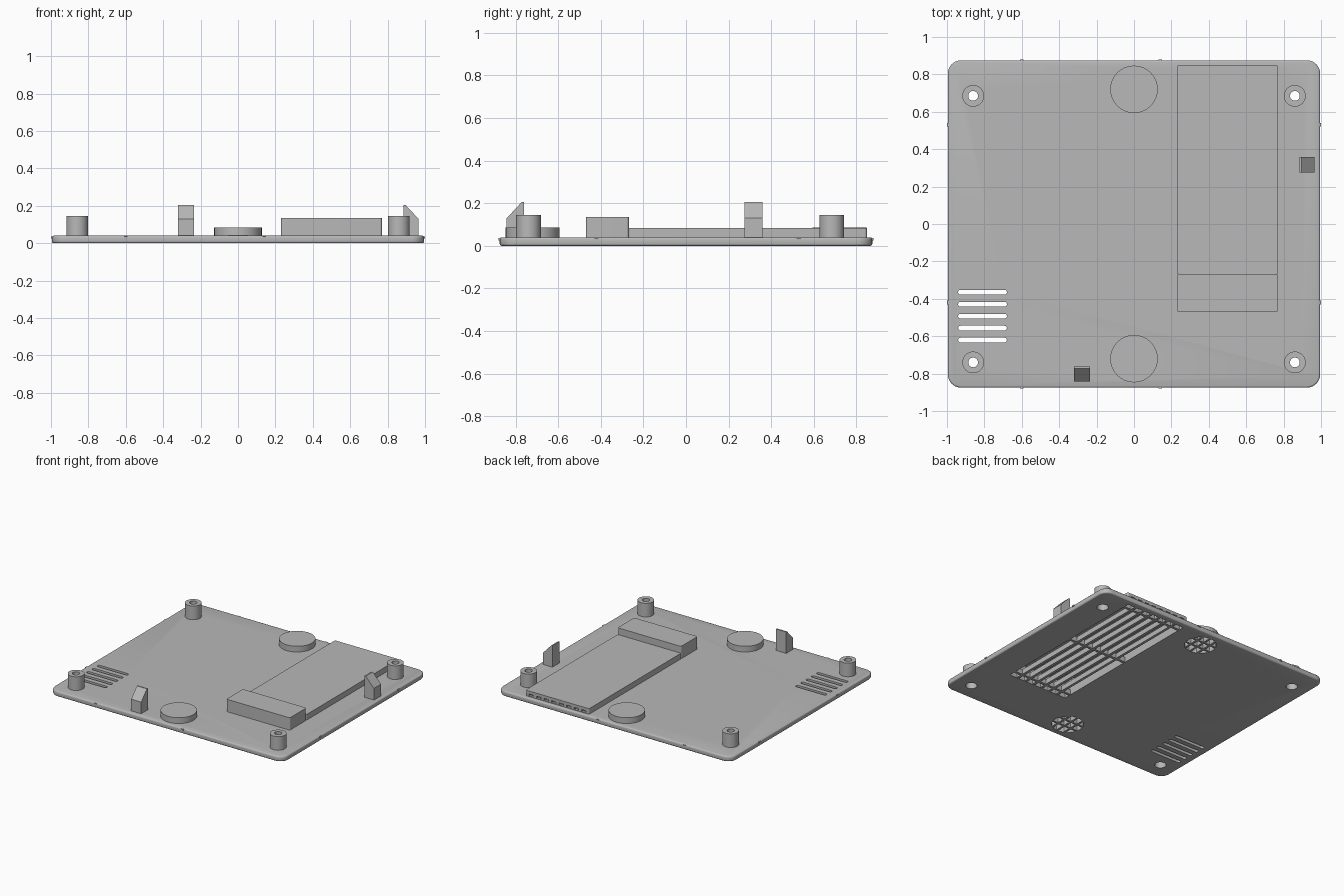
import bpy, bmesh, math

if "Cube" in bpy.data.objects:
    bpy.data.objects.remove(bpy.data.objects["Cube"], do_unlink=True)

grey = bpy.data.materials.new("light grey plastic")
grey.use_nodes = True
COLOUR = (0.48, 0.48, 0.48, 1)
grey.diffuse_color = COLOUR
grey.node_tree.nodes["Principled BSDF"].inputs["Base Color"].default_value = COLOUR


def outline(cx, cy, w, d, r, steps=8):
    """Rounded rectangle; a slot or circle when r is half the size."""
    if r == 0:
        return [(cx + sx * w / 2, cy + sy * d / 2)
                for sx, sy in ((1, 1), (-1, 1), (-1, -1), (1, -1))]
    pts = []
    for k, (sx, sy) in enumerate(((1, 1), (-1, 1), (-1, -1), (1, -1))):
        for i in range(steps + 1):
            a = math.pi / 2 * (k + i / steps)
            p = (cx + sx * (w / 2 - r) + r * math.cos(a),
                 cy + sy * (d / 2 - r) + r * math.sin(a))
            if not pts or math.dist(p, pts[-1]) > 1e-5:
                pts.append(p)
    if math.dist(pts[0], pts[-1]) < 1e-5:
        pts.pop()
    return pts


def prism(name, pts, z0, z1, bevel=0):
    bm = bmesh.new()
    bottom = bm.faces.new([bm.verts.new((x, y, z0)) for x, y in pts])
    top = bmesh.ops.extrude_face_region(bm, geom=[bottom])["geom"]
    for v in top:
        if isinstance(v, bmesh.types.BMVert):
            v.co.z = z1
    bmesh.ops.recalc_face_normals(bm, faces=bm.faces)
    if bevel:
        rim = [e for e in bm.edges
               if abs(e.verts[0].co.z - e.verts[1].co.z) < 1e-6]
        bmesh.ops.bevel(bm, geom=rim, offset=bevel, segments=3,
                        profile=0.5, affect='EDGES')
    mesh = bpy.data.meshes.new(name)
    bm.to_mesh(mesh)
    bm.free()
    mesh.materials.append(grey)
    obj = bpy.data.objects.new(name, mesh)
    bpy.context.collection.objects.link(obj)
    return obj


def block(name, x0, x1, y0, y1, z0, z1, r=0):
    return prism(name, outline((x0 + x1) / 2, (y0 + y1) / 2,
                               x1 - x0, y1 - y0, r), z0, z1)


def disc(name, x, y, r, z0, z1):
    return prism(name, outline(x, y, 2 * r, 2 * r, r), z0, z1)


def cut(target, cutter):
    cutter.hide_render = True
    mod = target.modifiers.new("cut", 'BOOLEAN')
    mod.operation, mod.solver, mod.object = 'DIFFERENCE', 'EXACT', cutter
    dg = bpy.context.evaluated_depsgraph_get()
    new = bpy.data.meshes.new_from_object(target.evaluated_get(dg))
    target.modifiers.clear()
    target.data = new
    bpy.data.objects.remove(cutter, do_unlink=True)


T = 0.04                       # plate thickness
plate = prism("base_plate", outline(0, 0, 1.99, 1.75, 0.07), 0, T, 0.01)

# Vent slots in the front corner
for i in range(5):
    y = -0.365 - 0.064 * i
    cut(plate, block("slot", -0.94, -0.68, y - 0.013, y + 0.013, -0.1, 0.1, 0.0129))

# Hollow screw posts, counterbored from below
for x in (-0.86, 0.86):
    for y in (-0.74, 0.685):
        post = disc("screw_post", x, y, 0.058, T, 0.145)
        cut(plate, disc("bore", x, y, 0.04, -0.1, 0.1))
        cut(post, disc("bore", x, y, 0.04, 0, 0.11))
        cut(post, disc("bore", x, y, 0.026, 0.05, 0.3))

# Round foot housings, hollow below, with a rib grid
for name, y in (("front", -0.72), ("back", 0.72)):
    cup = disc(name + "_round_housing", 0, y, 0.127, T, 0.085)
    cut(plate, disc("pocket", 0, y, 0.112, -0.1, 0.1))
    cut(cup, disc("pocket", 0, y, 0.112, 0, 0.07))
    for off in (-0.056, 0, 0.056):
        half = math.sqrt(0.113 ** 2 - off ** 2)
        block(name + "_long_rib", off - 0.008, off + 0.008, y - half, y + half, 0.002, T)
    for off in (-0.035, 0.035):
        half = math.sqrt(0.113 ** 2 - off ** 2)
        block(name + "_cross_rib", -half, half, y + off - 0.008, y + off + 0.008, 0.002, T)

# Stepped rectangular housing, hollow below
low = block("low_housing", 0.23, 0.77, -0.27, 0.85, T, 0.083, 0.012)
high = block("high_housing", 0.23, 0.77, -0.47, -0.268, T, 0.135, 0.012)
cut(plate, block("pocket", 0.25, 0.75, -0.45, 0.83, -0.1, 0.1))
cut(low, block("pocket", 0.25, 0.75, -0.5, 0.83, 0, 0.07))
cut(high, block("pocket", 0.25, 0.75, -0.45, -0.288, 0, 0.12))
cut(high, block("pocket", 0.25, 0.75, -0.35, -0.1, 0, 0.07))
for i in range(8):
    x = 0.275 + 0.064 * i
    cut(low, block("slit", x - 0.018, x + 0.018, 0.8, 0.9, 0.045, 0.06))

# Grille below the rectangular housing
for i in range(1, 7):
    x = 0.25 + 0.5 * i / 7
    block("grille_long_rib", x - 0.01, x + 0.01, -0.451, 0.831, 0.002, T)
for y in (-0.4, 0.19, 0.78):
    block("grille_cross_rib", 0.249, 0.751, y - 0.01, y + 0.01, 0.002, T)

# Snap hooks: sloped outward, flat narrow top
def hook(name, x, y, turn):
    w = 0.0425
    obj = prism(name, [(-0.04, 0), (0.04, 0), (0.04, 0.09), (-0.03, 0.165),
                       (-0.04, 0.165)], -w, w)
    for v in obj.data.vertices:
        a, b, c = v.co
        v.co = (c, -a, b) if turn else (a, -c, b)
    obj.location = (x, y, T)

hook("front_snap_hook", -0.277, -0.802, True)
hook("left_snap_hook", 0.925, 0.317, False)

# Small catches around the rim
for s in (-1, 1):
    for x in (-0.6, 0.14):
        block("rim_catch", x - 0.01, x + 0.01, s * 0.872 - 0.008, s * 0.872 + 0.008, 0.026, 0.036)
    for y in (-0.42, 0.53):
        block("rim_catch", s * 0.992 - 0.008, s * 0.992 + 0.008, y - 0.01, y + 0.01, 0.026, 0.036)

# Smooth the curved walls, keep edges crisp
for o in bpy.context.scene.objects:
    if o.type == 'MESH':
        bpy.context.view_layer.objects.active = o
        bpy.ops.object.select_all(action='DESELECT')
        o.select_set(True)
        bpy.ops.object.shade_smooth_by_angle(angle=math.radians(32))
